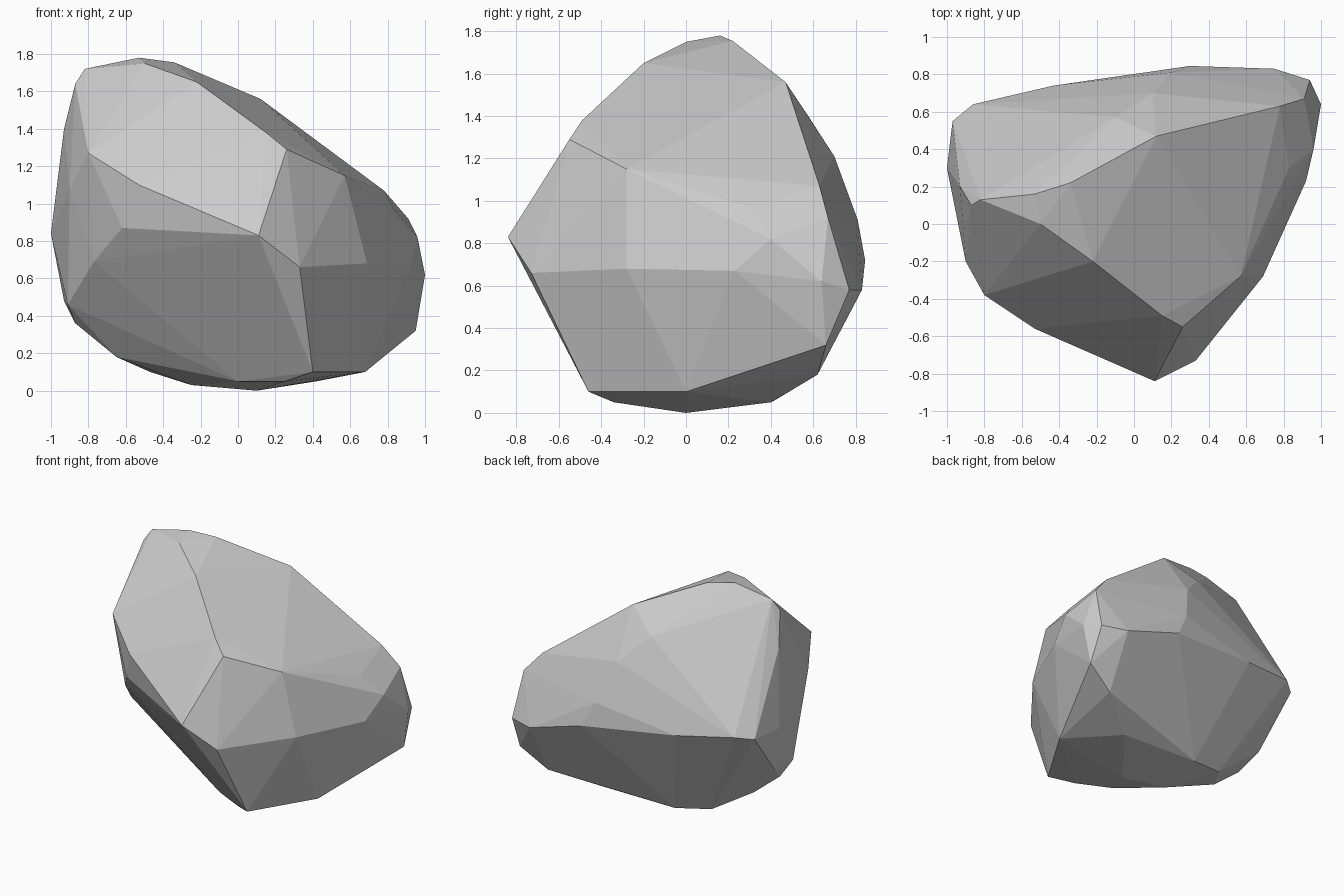
import bpy, bmesh, math

# Top crest and the shoulders beside it
crest = [(-.82, .13, 1.72), (-.53, .16, 1.78), (-.34, .22, 1.755), (.12, .47, 1.56),
         (.78, .63, 1.07), (.91, .67, .92), (-.87, .1, 1.64)]
shoulder = [(-.5, 0, 1.75), (-.22, -.2, 1.65), (.15, -.49, 1.38), (.26, -.55, 1.29),
            (.57, -.28, 1.15), (.83, .3, .97),
            (-.1, .57, 1.41), (.1, .7, 1.21), (.2, .81, .91)]

# Widest belt, running round the front, right, back and left
belt = [(-.8, -.38, 1.27), (-.53, -.56, 1.1), (-.62, -.47, .87), (.11, -.84, .83),
        (.33, -.73, .66), (.69, -.28, .68), (.92, .23, .67),
        (.96, .4, .82), (1, .64, .62), (.94, .77, .58),
        (.75, .83, .58), (.3, .845, .72), (-.43, .74, .8), (-.86, .64, .86),
        (-.97, .55, .84), (-1, .3, .84), (-.93, .2, 1.4), (-.9, -.2, 1.08), (-.77, -.27, .69)]

# Underside
base = [(-.91, 0, .46), (-.87, .1, .36), (-.65, .1, .18),
        (0, -.22, .05), (.25, -.34, .05), (.4, -.46, .1), (.68, 0, .1), (.1, 0, 0),
        (-.25, .05, .03), (-.2, .42, .06), (-.47, .36, .1), (-.93, .25, .48),
        (.42, .4, .05), (.74, .62, .18), (.95, .66, .32)]

# Boulder: faceted convex body stretched over the guide points
bm = bmesh.new()
for p in crest + shoulder + belt + base:
    bm.verts.new(p)
bmesh.ops.convex_hull(bm, input=bm.verts[:])
loose = [v for v in bm.verts if not v.link_faces]
bmesh.ops.delete(bm, geom=loose, context='VERTS')

# Merge nearly coplanar facets into broad chipped planes
bmesh.ops.dissolve_limit(bm, angle_limit=math.radians(2), verts=bm.verts[:], edges=bm.edges[:])
bmesh.ops.recalc_face_normals(bm, faces=bm.faces[:])

mesh = bpy.data.meshes.new("boulder")
bm.to_mesh(mesh)
bm.free()
boulder = bpy.data.objects.new("boulder", mesh)
bpy.context.collection.objects.link(boulder)
